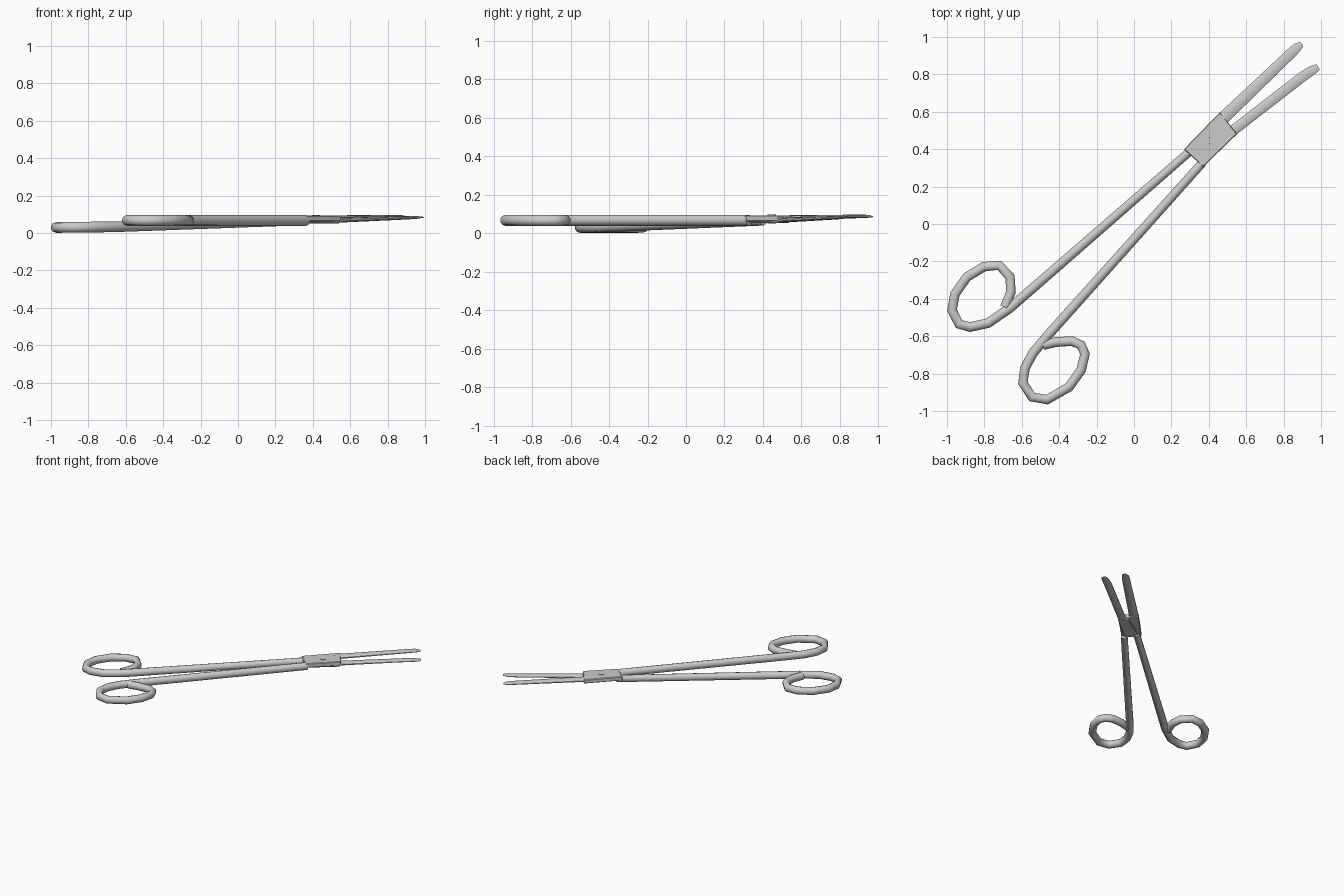
import bpy, bmesh, math
from mathutils import Vector

if "Cube" in bpy.data.objects:
    bpy.data.objects.remove(bpy.data.objects["Cube"])

SIDES = 10


def finish(name, bm, angle=50):
    bmesh.ops.recalc_face_normals(bm, faces=bm.faces)
    me = bpy.data.meshes.new(name)
    bm.to_mesh(me)
    bm.free()
    ob = bpy.data.objects.new(name, me)
    bpy.context.collection.objects.link(ob)
    bpy.ops.object.select_all(action='DESELECT')
    ob.select_set(True)
    bpy.context.view_layer.objects.active = ob
    bpy.ops.object.shade_smooth_by_angle(angle=math.radians(angle))
    return ob


def sweep(name, stations):
    """Sweep an elliptical section through (x, y, z, width, height) stations."""
    bm = bmesh.new()
    pts = [Vector(s[:3]) for s in stations]
    rings = []
    for i, s in enumerate(stations):
        a = (pts[i] - pts[max(i - 1, 0)]).normalized()
        b = (pts[min(i + 1, len(pts) - 1)] - pts[i]).normalized()
        t = (a + b).normalized()
        side = Vector((-t.y, t.x, 0)).normalized()
        ring = []
        for k in range(SIDES):
            u = 2 * math.pi * (k + 0.5) / SIDES
            ring.append(bm.verts.new(pts[i] + side * math.cos(u) * s[3] / 2
                                     + Vector((0, 0, math.sin(u) * s[4] / 2))))
        rings.append(ring)
    for r, q in zip(rings, rings[1:]):
        for k in range(SIDES):
            n = (k + 1) % SIDES
            bm.faces.new((r[k], r[n], q[n], q[k]))
    bm.faces.new(rings[0])
    bm.faces.new(rings[-1])
    return finish(name, bm)


def plate(name, outline, z0, z1):
    bm = bmesh.new()
    f = bm.faces.new([bm.verts.new((x, y, z0)) for x, y in outline])
    ext = bmesh.ops.extrude_face_region(bm, geom=[f])
    for v in ext['geom']:
        if isinstance(v, bmesh.types.BMVert):
            v.co.z = z1
    bmesh.ops.bevel(bm, geom=bm.edges[:], offset=0.004, segments=1, affect='EDGES')
    return finish(name, bm, 30)


T, H = 0.055, 0.057

# Lower arm: finger ring running into the shank, rising toward the hinge
lower = [(-.69, -.445), (-.658, -.364), (-.663, -.283), (-.72, -.221), (-.802, -.228),
         (-.893, -.283), (-.957, -.374), (-.973, -.46), (-.936, -.535), (-.877, -.551),
         (-.78, -.53), (-.663, -.449)]
arm1 = [(x, y, .029 + .012 * (x + 1), T, H) for x, y in lower]
sweep("lower_arm", arm1 + [(.316, .403, .066, .048, .052)])

# Upper arm: flat level finger ring and shank
upper = [(-.487, -.647), (-.417, -.631), (-.332, -.626), (-.283, -.647), (-.262, -.695),
         (-.283, -.781), (-.348, -.872), (-.465, -.939), (-.545, -.925), (-.594, -.85),
         (-.583, -.77), (-.54, -.69), (-.465, -.60)]
sweep("upper_arm", [(x, y, .067, T, H) for x, y in upper]
      + [(.366, .328, .067, .05, H)])

# Hinge box and the lower leaf passing beneath it
plate("hinge_box", [(.267, .40), (.369, .305), (.551, .481), (.46, .599)], .062, .093)
plate("lower_leaf", [(.285, .40), (.36, .325), (.545, .475), (.50, .535)], .052, .068)

# Hinge screw
bm = bmesh.new()
bmesh.ops.create_cone(bm, cap_ends=True, segments=16, radius1=.023, radius2=.021, depth=.046)
bmesh.ops.translate(bm, verts=bm.verts, vec=(.417, .446, .074))
finish("hinge_screw", bm, 30)

# Jaws: flattened, tapering blades
sweep("upper_jaw", [(.45, .54, .080, .07, .028), (.49, .579, .081, .07, .026),
                    (.845, .918, .088, .058, .018), (.87, .942, .088, .054, .016),
                    (.897, .963, .086, .03, .007)])
sweep("lower_jaw", [(.47, .452, .067, .058, .028), (.535, .504, .068, .058, .026),
                    (.90, .787, .081, .058, .018), (.95, .820, .083, .054, .016),
                    (.985, .840, .084, .036, .007)])
